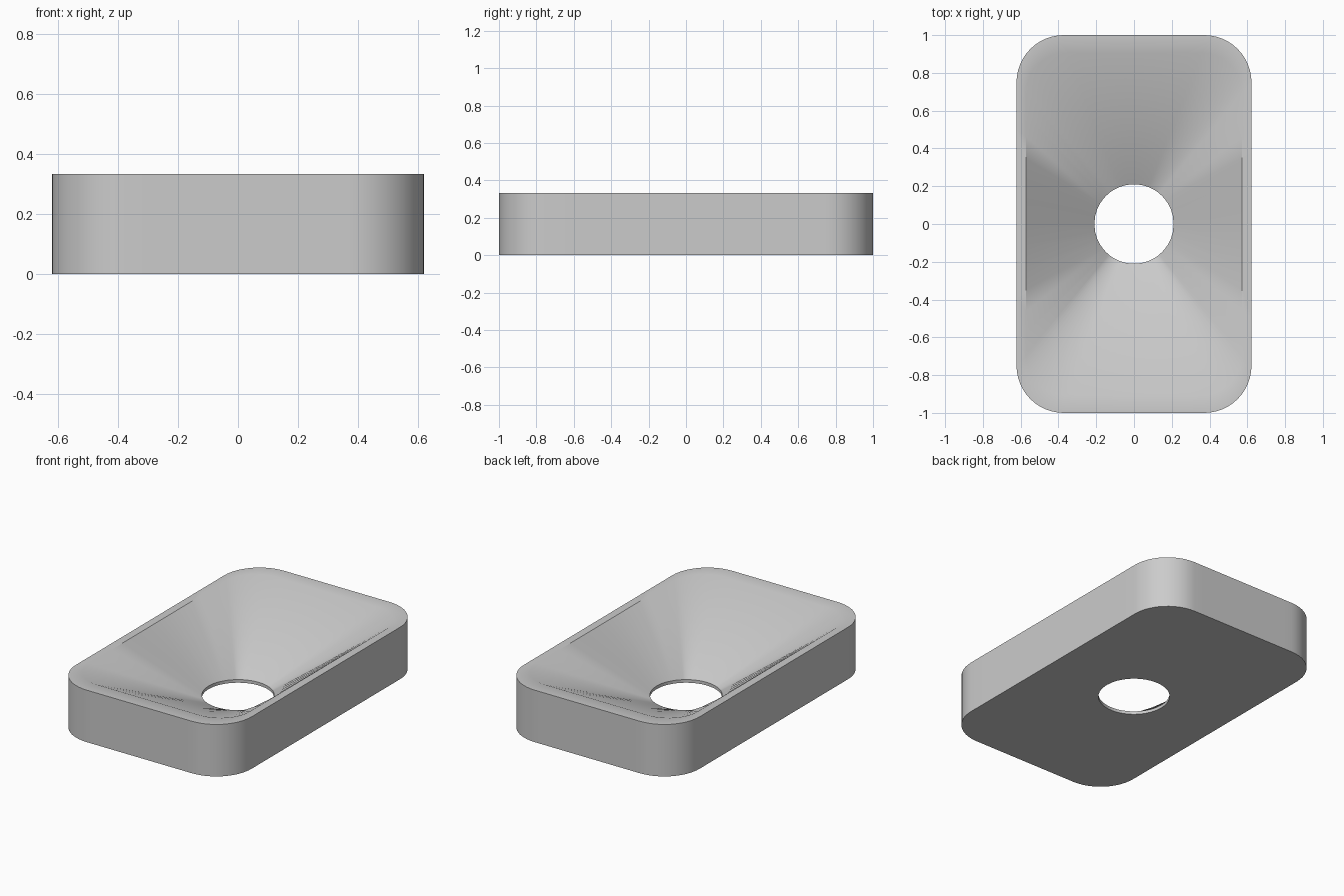
import bpy, bmesh, math

if "Cube" in bpy.data.objects:
    bpy.data.objects.remove(bpy.data.objects["Cube"])

ARC, SIDE = 12, 12   # segments per corner and per straight side


def rounded_rect(hx, hy, r):
    """Outline points, counter-clockwise, with subdivided straight sides."""
    corners = [(hx - r, hy - r, 0), (r - hx, hy - r, 90),
               (r - hx, r - hy, 180), (hx - r, r - hy, 270)]
    arcs = []
    for cx, cy, a0 in corners:
        angles = [math.radians(a0 + 90 * i / ARC) for i in range(ARC + 1)]
        arcs.append([(cx + r * math.cos(a), cy + r * math.sin(a)) for a in angles])
    pts = []
    for k, arc in enumerate(arcs):
        pts += arc
        (ax, ay), (bx, by) = arc[-1], arcs[(k + 1) % 4][0]
        pts += [(ax + (bx - ax) * i / SIDE, ay + (by - ay) * i / SIDE)
                for i in range(1, SIDE)]
    return pts


outer = rounded_rect(0.622, 1.0, 0.25)
inner = rounded_rect(0.572, 0.905, 0.21)
hole = []
for x, y in inner:   # hole points lie on rays towards the basin outline
    a = math.atan2(y, x)
    hole.append((0.21 * math.cos(a), 0.21 * math.sin(a)))

# Closed skin: outer wall, flat rim, sloped basin, drain wall, underside
rings = [(outer, 0.0), (outer, 0.333), (inner, 0.333), (hole, 0.02), (hole, 0.0)]
bm = bmesh.new()
loops = [[bm.verts.new((x, y, z)) for x, y in pts] for pts, z in rings]
n = len(outer)
for k, low in enumerate(loops):
    high = loops[(k + 1) % len(loops)]
    for i in range(n):
        j = (i + 1) % n
        bm.faces.new((low[i], low[j], high[j], high[i]))
bmesh.ops.recalc_face_normals(bm, faces=bm.faces)

mesh = bpy.data.meshes.new("basin")
bm.to_mesh(mesh)
bm.free()
basin = bpy.data.objects.new("basin", mesh)
bpy.context.collection.objects.link(basin)

grey = bpy.data.materials.new("light grey")
grey.diffuse_color = (0.6, 0.6, 0.6, 1)
grey.use_nodes = True
grey.node_tree.nodes["Principled BSDF"].inputs["Base Color"].default_value = grey.diffuse_color
mesh.materials.append(grey)

bpy.context.view_layer.objects.active = basin
basin.select_set(True)
bpy.ops.object.shade_smooth_by_angle(angle=math.radians(35))
